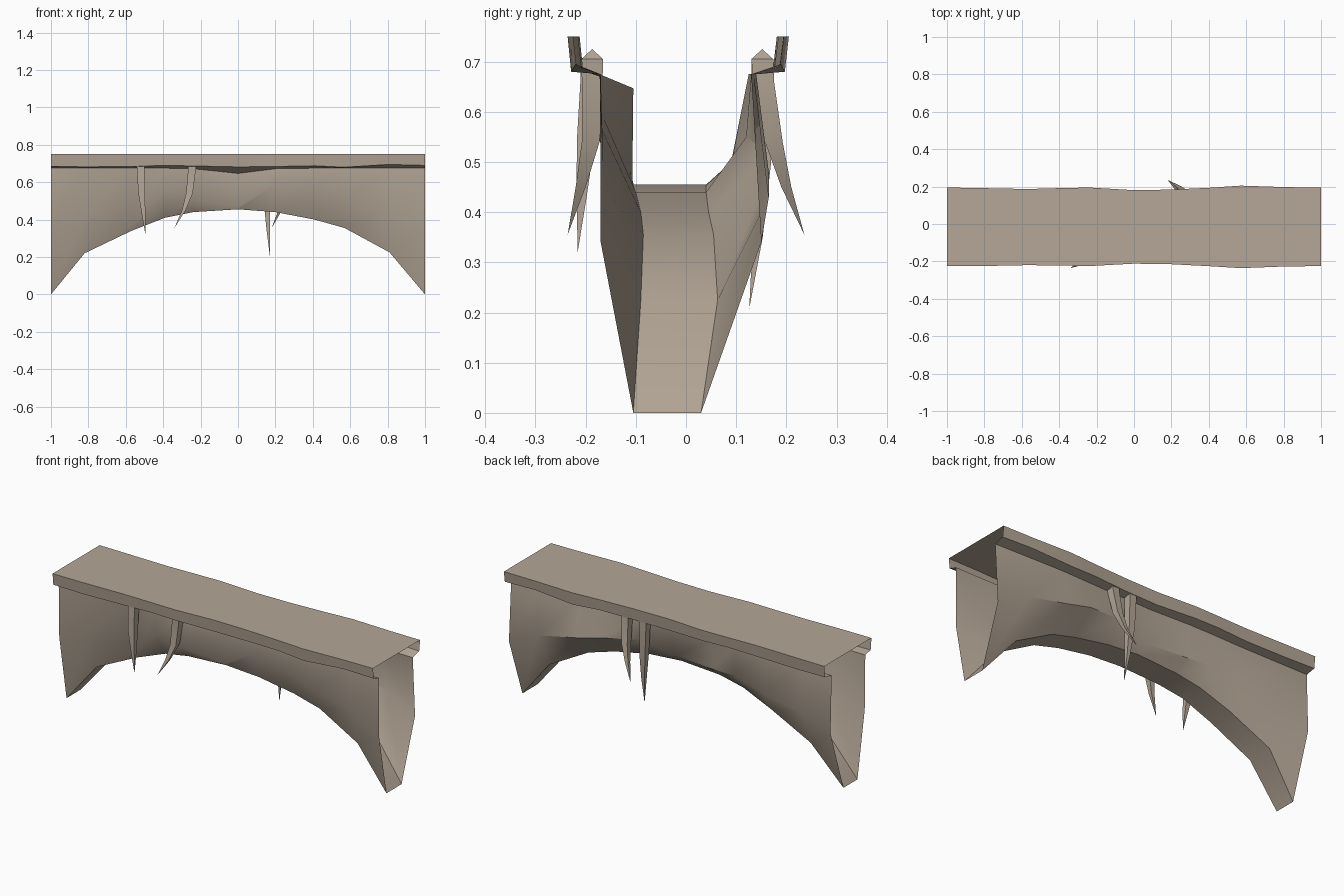
import bpy
import bmesh
from math import cos, sin, pi, radians
from mathutils import Vector

cube = bpy.data.objects.get("Cube")
if cube:
    bpy.data.objects.remove(cube, do_unlink=True)

stone = bpy.data.materials.new("warm_grey_stone")
stone.use_nodes = True
colour = (0.46, 0.385, 0.31, 1)
stone.diffuse_color = colour
stone.node_tree.nodes["Principled BSDF"].inputs["Base Color"].default_value = colour


def finish(name, bm, angle):
    """Turn a bmesh into a named stone object with sharp creases kept."""
    mesh = bpy.data.meshes.new(name)
    bm.to_mesh(mesh)
    bm.free()
    obj = bpy.data.objects.new(name, mesh)
    bpy.context.collection.objects.link(obj)
    mesh.materials.append(stone)
    bpy.ops.object.select_all(action='DESELECT')
    obj.select_set(True)
    bpy.context.view_layer.objects.active = obj
    bpy.ops.object.shade_smooth_by_angle(angle=radians(angle))
    return obj


def rail(xs, ys, zs):
    """One lengthwise edge line of the bridge."""
    return [Vector(p) for p in zip(xs, ys, zs)]


def strip(name, rails, angle=35):
    """Skin neighbouring rails with quads."""
    bm = bmesh.new()
    rows = [[bm.verts.new(p) for p in r] for r in rails]
    for a, b in zip(rows, rows[1:]):
        for i in range(len(a) - 1):
            quad = []
            for v in (a[i], b[i], b[i + 1], a[i + 1]):
                if all((v.co - q.co).length > 1e-5 for q in quad):
                    quad.append(v)
            bm.faces.new(quad)
    bmesh.ops.remove_doubles(bm, verts=bm.verts, dist=1e-5)
    return finish(name, bm, angle)


# Stations along the span
X = [-1, -.82, -.57, -.39, -.24, 0, .2, .41, .57, .81, 1]
flat = [.75] * len(X)

# Underside of the arch
arch_z = [0, .22, .34, .41, .44, .455, .44, .4, .355, .225, 0]
front_foot = rail(X, [-.1, -.09, -.09, -.09, -.1, -.105, -.1, -.09, -.085, -.09, -.105], arch_z)
back_foot = rail(X, [.025, .06, .055, .045, .04, .04, .04, .045, .055, .063, .03], arch_z)

# Crease halfway up each wall
front_mid = rail(X, [-.165, -.165, -.11, -.175, -.16, -.107, -.165, -.17, -.165, -.17, -.17],
                 [.37, .42, .37, .55, .51, .465, .59, .57, .5, .455, .34])
back_mid = rail(X, [.14, .14, .13, .12, .11, .09, .12, .16, .165, .165, .15],
                [.35, .42, .46, .5, .5, .5, .55, .52, .48, .43, .34])

# Top of each wall
front_top = rail(X, [-.17, -.172, -.172, -.17, -.165, -.105, -.165, -.17, -.17, -.172, -.17],
                 [.675, .675, .675, .675, .672, .647, .672, .675, .675, .675, .675])
back_top = rail(X, [.13, .13, .13, .135, .135, .125, .13, .135, .14, .135, .13], [.675] * len(X))

# Wavy rim of the deck
front_rim = rail(X, [-.225, -.225, -.22, -.222, -.225, -.212, -.215, -.226, -.236, -.227, -.225], flat)
back_rim = rail(X, [.195, .192, .187, .192, .195, .181, .184, .194, .205, .197, .195], flat)
skirt_z = [.685, .682, .684, .69, .687, .682, .684, .688, .68, .695, .69]
front_skirt = rail(X, [p.y + .007 for p in front_rim], skirt_z)
back_skirt = rail(X, [p.y - .008 for p in back_rim], skirt_z)

strip("arch_underside", [back_foot, front_foot])
strip("front_wall", [front_foot, front_mid, front_top])
strip("back_wall", [back_top, back_mid, back_foot])
strip("front_ledge", [front_top, front_skirt, front_rim])
strip("back_ledge", [back_rim, back_skirt, back_top])
strip("deck", [front_rim, back_rim])


def spike(name, path, widths):
    """Curved four-sided hanging spike with a pointed cap."""
    bm = bmesh.new()
    rings = []
    for p, w in zip(path, widths):
        rings.append([bm.verts.new((p[0] + w * cos(k * pi / 2 + pi / 4),
                                    p[1] + w * sin(k * pi / 2 + pi / 4), p[2]))
                      for k in range(4)])
    top = bm.verts.new(Vector(path[0]) + Vector((0, 0, .02)))
    tip = bm.verts.new(path[-1])
    for k in range(4):
        j = (k + 1) % 4
        bm.faces.new((rings[0][k], rings[0][j], top))
        for a, b in zip(rings, rings[1:]):
            bm.faces.new((a[j], a[k], b[k], b[j]))
        bm.faces.new((rings[-1][j], rings[-1][k], tip))
    finish(name, bm, 40)


# Hanging spikes, two on each side
widths = (.031, .029, .025, .014)
spikes = {
    "front_spike_straight": [(-.52, -.187, .705), (-.52, -.19, .66), (-.515, -.2, .54), (-.505, -.208, .43), (-.495, -.216, .32)],
    "front_spike_bent": [(-.245, -.187, .705), (-.247, -.187, .66), (-.26, -.19, .54), (-.29, -.21, .45), (-.34, -.236, .355)],
    "back_spike_straight": [(.15, .152, .705), (.15, .152, .66), (.155, .152, .5), (.162, .143, .35), (.17, .126, .207)],
    "back_spike_bent": [(.26, .152, .705), (.26, .155, .66), (.25, .175, .54), (.225, .2, .45), (.18, .236, .355)],
}
for name, path in spikes.items():
    spike(name, path, widths)
